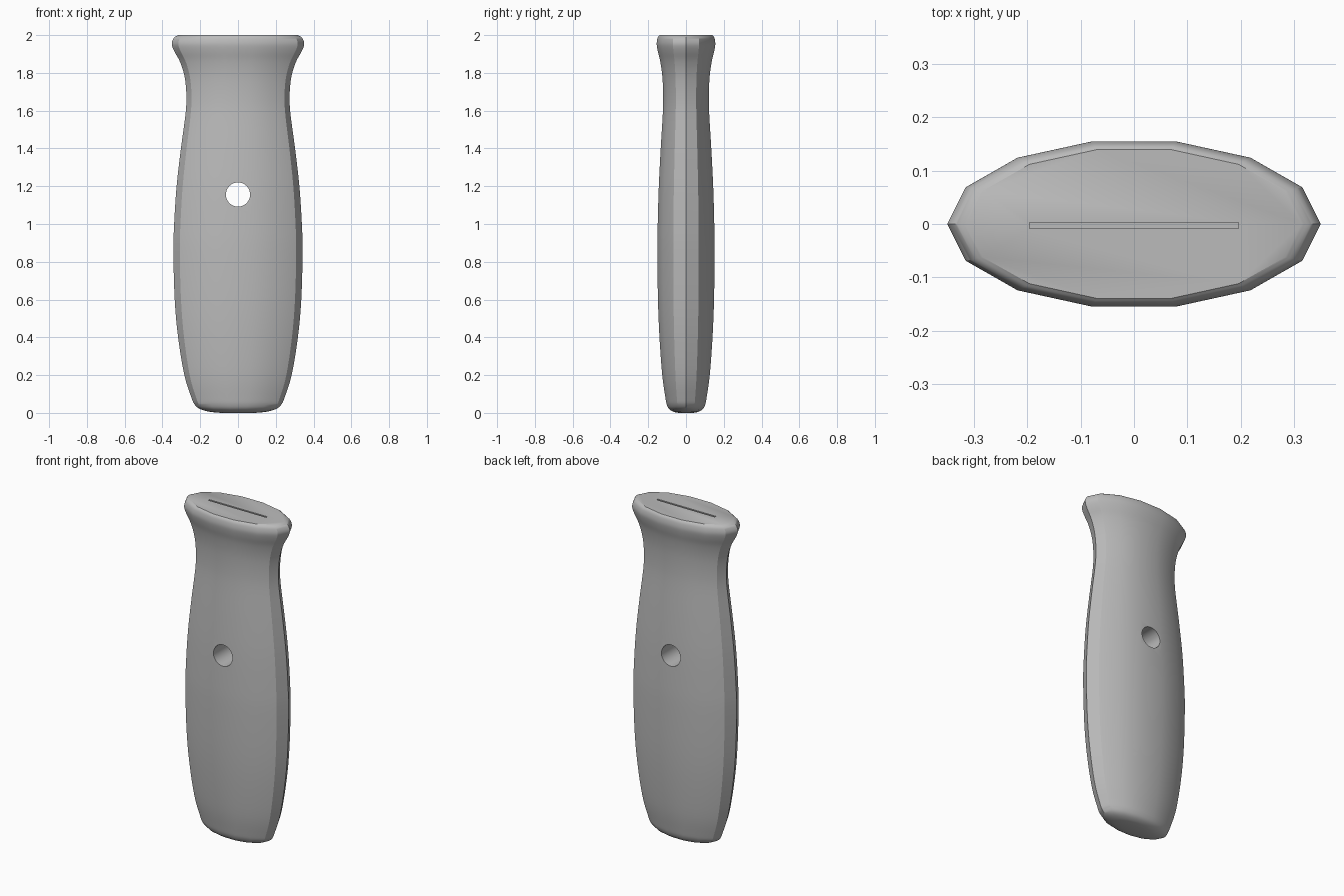
import bpy
import bmesh
import math
from mathutils import Vector

cube = bpy.data.objects.get("Cube")
if cube:
    bpy.data.objects.remove(cube, do_unlink=True)

SIDES = 14
DEPTH_RATIO = 0.159 / 0.35


def material(name, colour):
    mat = bpy.data.materials.new(name)
    mat.use_nodes = True
    mat.diffuse_color = colour
    mat.node_tree.nodes["Principled BSDF"].inputs["Base Color"].default_value = colour
    return mat


def smooth_profile(points, steps):
    """Catmull-Rom curve through (half width, height) points."""
    pts = [Vector(p) for p in points]
    pts = [2 * pts[0] - pts[1]] + pts + [2 * pts[-1] - pts[-2]]
    out = []
    for a, b, c, d in zip(pts, pts[1:], pts[2:], pts[3:]):
        for i in range(steps):
            t = i / steps
            out.append(0.5 * (2 * b + (c - a) * t + (2 * a - 5 * b + 4 * c - d) * t ** 2
                              + (3 * b - a - 3 * c + d) * t ** 3))
    return out + [pts[-2]]


def loft(name, profile, mat):
    """Stack of elliptical rings, capped at both ends."""
    bm = bmesh.new()
    rings = []
    for half, z in profile:
        angles = [math.tau * k / SIDES for k in range(SIDES)]
        rings.append([bm.verts.new((half * math.cos(a), half * DEPTH_RATIO * math.sin(a), z))
                      for a in angles])
    for low, high in zip(rings, rings[1:]):
        for k in range(SIDES):
            n = (k + 1) % SIDES
            bm.faces.new((low[k], low[n], high[n], high[k]))
    bm.faces.new(rings[0][::-1])
    bm.faces.new(rings[-1])
    mesh = bpy.data.meshes.new(name)
    bm.to_mesh(mesh)
    bm.free()
    mesh.materials.append(mat)
    obj = bpy.data.objects.new(name, mesh)
    bpy.context.collection.objects.link(obj)
    return obj


def cut(target, cutter):
    cutter.hide_render = True
    mod = target.modifiers.new("cut", "BOOLEAN")
    mod.operation = "DIFFERENCE"
    mod.solver = "EXACT"
    mod.object = cutter
    bpy.context.view_layer.objects.active = target
    bpy.ops.object.modifier_apply(modifier=mod.name)
    bpy.data.objects.remove(cutter, do_unlink=True)


grey = material("handle grey", (0.5, 0.5, 0.5, 1))

# Grip: domed butt, swelling palm, narrow neck and flared collar
butt = [(0.09, 0.0), (0.15, 0.006), (0.2, 0.02), (0.228, 0.042)]
grip = [(0.246, 0.08), (0.284, 0.2), (0.317, 0.4), (0.335, 0.6), (0.342, 0.85),
        (0.338, 1.0), (0.325, 1.2), (0.302, 1.4), (0.278, 1.58), (0.273, 1.67)]
collar = [(0.278, 1.75), (0.29, 1.81), (0.31, 1.865), (0.335, 1.91), (0.348, 1.94),
          (0.35, 1.96), (0.343, 1.98), (0.332, 1.992), (0.315, 2.0)]
handle = loft("handle", smooth_profile(butt + grip + collar, 4), grey)

# Round cross hole
bpy.ops.mesh.primitive_cylinder_add(vertices=48, radius=0.064, depth=1,
                                    location=(0, 0, 1.156), rotation=(math.pi / 2, 0, 0))
cut(handle, bpy.context.object)

# Narrow blade slot in the top
bpy.ops.mesh.primitive_cube_add(size=1, location=(0, -0.003, 1.7))
slot = bpy.context.object
slot.scale = (0.392, 0.011, 0.8)
cut(handle, slot)

# Soft rings with crisp side ridges
bpy.ops.object.select_all(action="DESELECT")
handle.select_set(True)
bpy.context.view_layer.objects.active = handle
bpy.ops.object.shade_smooth_by_angle(angle=math.radians(30))
